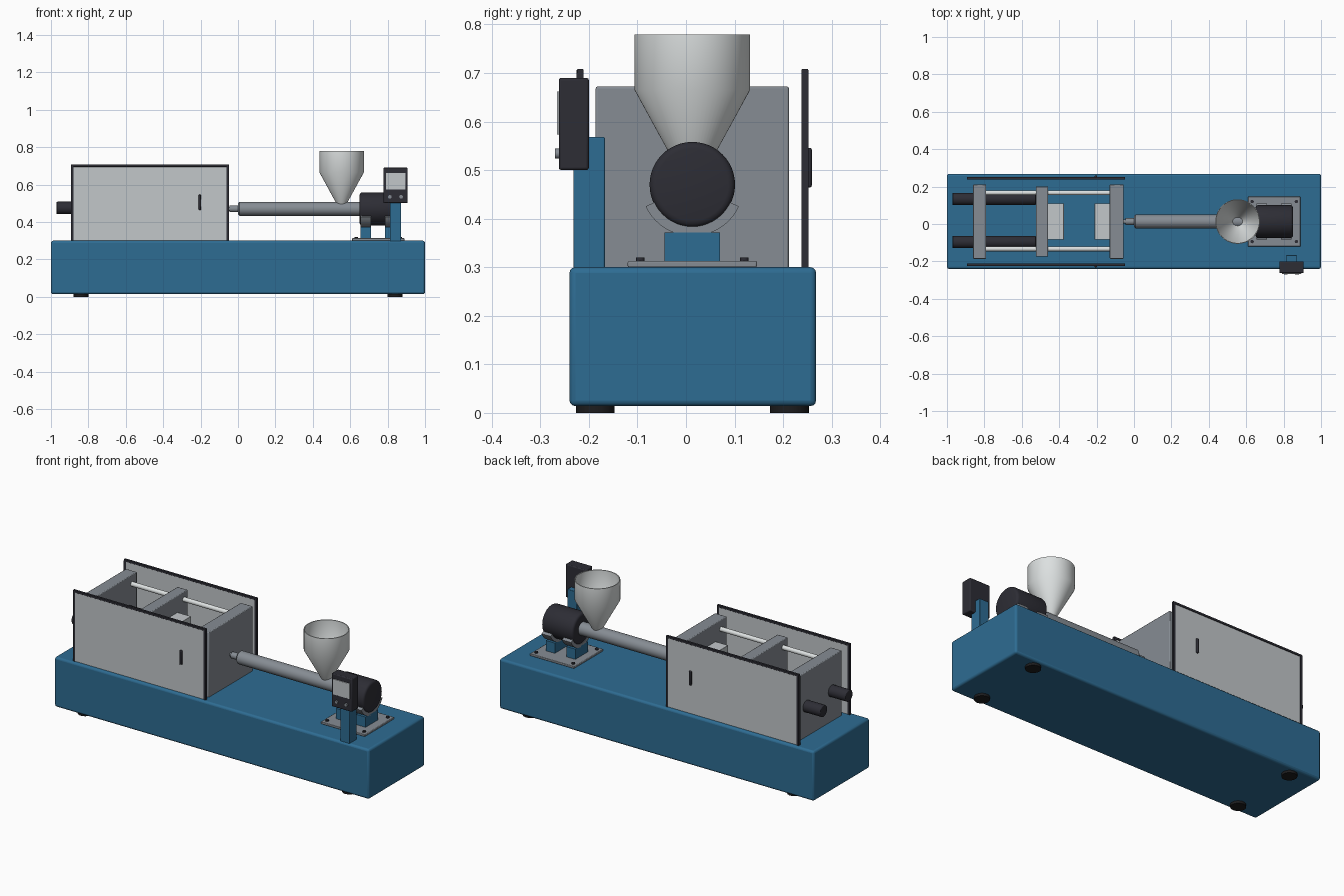
import bpy, bmesh, math
from mathutils import Matrix, Vector

if "Cube" in bpy.data.objects:
    bpy.data.objects.remove(bpy.data.objects["Cube"], do_unlink=True)


def material(name, rgb):
    m = bpy.data.materials.new(name)
    m.use_nodes = True
    m.diffuse_color = (*rgb, 1)
    m.node_tree.nodes["Principled BSDF"].inputs["Base Color"].default_value = (*rgb, 1)
    return m


BLUE = material("blue paint", (0.027, 0.15, 0.29))
GREY = material("machined grey", (0.24, 0.265, 0.295))
PANEL = material("light panel grey", (0.54, 0.57, 0.59))
STEEL = material("polished steel", (0.72, 0.75, 0.75))
DARK = material("charcoal", (0.026, 0.026, 0.035))
RUBBER = material("black rubber", (0.012, 0.012, 0.013))

CY, CZ = 0.013, 0.47      # injection axis
TOP = 0.30                # top of the base


def finish(name, bm, mat, bevel=0, segments=2):
    bmesh.ops.recalc_face_normals(bm, faces=bm.faces)
    me = bpy.data.meshes.new(name)
    bm.to_mesh(me)
    bm.free()
    me.materials.append(mat)
    ob = bpy.data.objects.new(name, me)
    bpy.context.collection.objects.link(ob)
    if bevel:
        b = ob.modifiers.new("bevel", 'BEVEL')
        b.width, b.segments, b.limit_method = bevel, segments, 'ANGLE'
    bpy.ops.object.select_all(action='DESELECT')
    ob.select_set(True)
    bpy.context.view_layer.objects.active = ob
    bpy.ops.object.shade_smooth_by_angle(angle=math.radians(35))
    return ob


def box(name, mat, x, y, z, bevel=0, segments=2):
    bm = bmesh.new()
    lo, hi = Vector((x[0], y[0], z[0])), Vector((x[1], y[1], z[1]))
    bmesh.ops.create_cube(bm, size=1, matrix=Matrix.Translation((lo + hi) / 2)
                          @ Matrix.Diagonal((*(hi - lo), 1)))
    return finish(name, bm, mat, bevel, segments)


def lathe(name, mat, profile, place, axis='Z', steps=48):
    """Spin (radius, distance) points about an axis through place."""
    bm = bmesh.new()
    vs = [bm.verts.new((r, 0, d)) for r, d in profile]
    edges = [bm.edges.new(p) for p in zip(vs, vs[1:])]
    bmesh.ops.spin(bm, geom=vs + edges, cent=(0, 0, 0), axis=(0, 0, 1),
                   angle=math.tau, steps=steps)
    bmesh.ops.remove_doubles(bm, verts=bm.verts, dist=1e-5)
    turn = {'X': Matrix.Rotation(math.pi / 2, 4, 'Y'),
            'Y': Matrix.Rotation(math.pi / 2, 4, 'X'), 'Z': Matrix()}[axis]
    bmesh.ops.transform(bm, matrix=Matrix.Translation(place) @ turn, verts=bm.verts)
    return finish(name, bm, mat)


def rod(name, mat, r, length, place, axis='Z', edge=0.0, steps=32):
    """Cylinder starting at place, with rounded rims."""
    arc = [(r - edge + edge * math.sin(a), edge - edge * math.cos(a))
           for a in (0, math.pi / 6, math.pi / 3, math.pi / 2)] if edge else [(r, 0)]
    far = [(q, length - d) for q, d in reversed(arc)]
    return lathe(name, mat, [(0, 0)] + arc + far + [(0, length)], place, axis, steps)


# Base and feet
box("base", BLUE, (-1, 1), (-0.24, 0.268), (0.014, TOP), 0.012, 3)
for i, x in enumerate((-0.84, 0.84)):
    for j, y in enumerate((-0.187, 0.213)):
        rod(f"foot_{i}_{j}", RUBBER, 0.04, 0.025, (x, y, 0))

# Clamp platens, mould halves, tie bars and hydraulic cylinders
for name, x, half, top in (("rear_platen", (-0.86, -0.79), 0.199, 0.672),
                           ("moving_platen", (-0.525, -0.46), 0.188, 0.662),
                           ("fixed_platen", (-0.13, -0.055), 0.199, 0.672)):
    box(name, GREY, x, (CY - half, CY + half), (TOP - 0.005, top), 0.004)
for name, x in (("moving_mould", (-0.465, -0.375)), ("fixed_mould", (-0.21, -0.125))):
    box(name, PANEL, x, (CY - 0.097, CY + 0.097), (CZ - 0.097, CZ + 0.097), 0.002)
for side, s in (("left", 1), ("right", -1)):
    for level, z in (("upper", 0.62), ("lower", 0.34)):
        rod(f"{level}_tie_bar_{side}", STEEL, 0.013, 0.7, (-0.83, 0.017 + s * 0.15, z), 'X')
    rod(f"clamp_cylinder_{side}", DARK, 0.033, 0.445,
        (-0.97, 0.019 + s * 0.115, 0.475), 'X', 0.004)

# Guard doors with dark frames and handles
for name, y, s in (("front", -0.218, -1), ("back", 0.245, 1)):
    frame_y = (y - 0.007, y + 0.007)
    box(f"{name}_guard_panel", PANEL, (-0.885, -0.055), (y - 0.004, y + 0.004), (TOP, 0.70))
    box(f"{name}_guard_top_rail", DARK, (-0.893, -0.048), frame_y, (0.695, 0.708), 0.002)
    for end, x in (("rear", -0.893), ("nozzle", -0.061)):
        box(f"{name}_guard_post_{end}", DARK, (x, x + 0.013), frame_y, (TOP, 0.70))
    box(f"{name}_guard_handle", DARK, (-0.211, -0.197), sorted((y, y + s * 0.014)),
        (0.464, 0.546), 0.004)

# Nozzle and barrel
lathe("nozzle", GREY, [(0, -0.07), (0.011, -0.07), (0.011, -0.045), (0.018, -0.045),
                       (0.018, 0.005), (0, 0.005)], (0, CY, CZ), 'X')
lathe("barrel", GREY, [(0, 0), (0.029, 0), (0.037, 0.008), (0.037, 0.67), (0, 0.67)],
      (0, CY, CZ), 'X')

# Open feed hopper
lathe("hopper", STEEL, [(0.026, 0.495), (0.119, 0.665), (0.119, 0.779),
                        (0.114, 0.779), (0.114, 0.667), (0.022, 0.498), (0.026, 0.495)],
      (0.554, CY, 0), 'Z', 64)

# Drive motor, cradles and mounting plate
rod("motor", DARK, 0.088, 0.2, (0.65, CY, CZ), 'X', 0.014, 48)
box("mounting_plate", GREY, (0.61, 0.89), (-0.12, 0.146), (TOP, 0.313), 0.003)
for i, x in enumerate((0.655, 0.785)):
    box(f"motor_pedestal_{i}", BLUE, (x, x + 0.057), (-0.044, 0.07), (0.31, 0.372))
    bm = bmesh.new()
    angles = [math.radians(205 + 130 * k / 20) for k in range(21)]
    ring = [(r, a) for r, seq in ((0.106, angles), (0.086, angles[::-1])) for a in seq]
    face = bm.faces.new([bm.verts.new((x, CY + r * math.cos(a), CZ + r * math.sin(a)))
                         for r, a in ring])
    out = bmesh.ops.extrude_face_region(bm, geom=[face])["geom"]
    bmesh.ops.translate(bm, vec=(0.057, 0, 0),
                        verts=[v for v in out if isinstance(v, bmesh.types.BMVert)])
    finish(f"motor_cradle_{i}", bm, GREY)
for i, x in enumerate((0.632, 0.868)):
    for j, y in enumerate((-0.094, 0.12)):
        rod(f"plate_bolt_{i}_{j}", DARK, 0.009, 0.01, (x, y, 0.31), steps=12)

# Control post, box, screen and buttons
box("control_post", BLUE, (0.812, 0.872), (-0.232, -0.167), (TOP - 0.01, 0.568), 0.003)
box("control_box", DARK, (0.777, 0.907), (-0.262, -0.2), (0.50, 0.69), 0.005)
box("control_screen", PANEL, (0.79, 0.895), (-0.266, -0.26), (0.573, 0.662), 0.001)
for i, x in enumerate((0.812, 0.872)):
    rod(f"control_button_{i}", GREY, 0.01, 0.012, (x, -0.258, 0.534), 'Y', steps=20)
